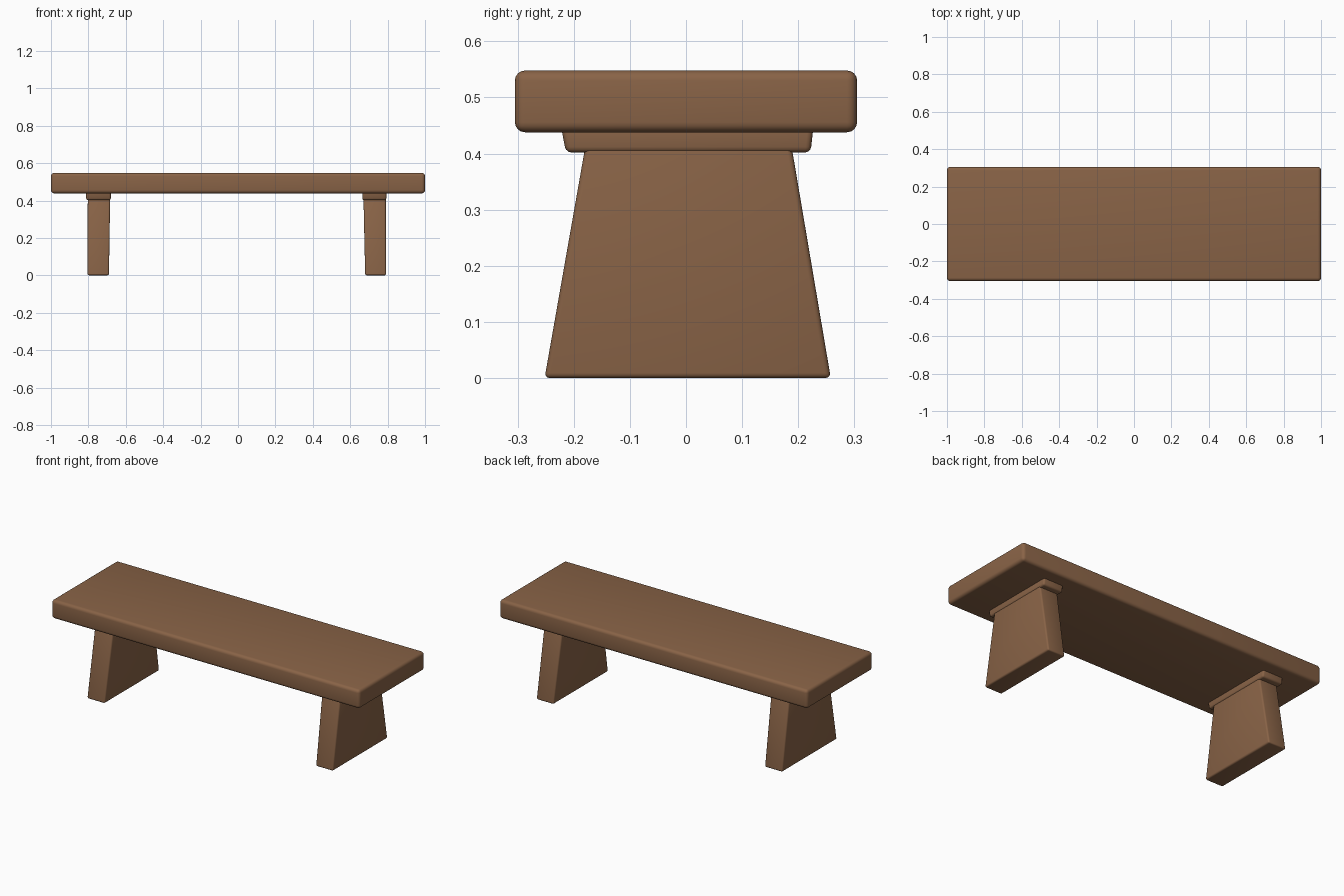
import bpy, bmesh

if "Cube" in bpy.data.objects:
    bpy.data.objects.remove(bpy.data.objects["Cube"])

wood = bpy.data.materials.new("brown wood")
wood.diffuse_color = (0.25, 0.125, 0.062, 1)
wood.use_nodes = True
wood.node_tree.nodes["Principled BSDF"].inputs["Base Color"].default_value = wood.diffuse_color


def tapered_block(name, bottom, top, bevel, segments=3):
    """Block between two rectangles, each given as (x0, x1, y0, y1, z)."""
    bm = bmesh.new()
    rings = []
    for x0, x1, y0, y1, z in (bottom, top):
        rings.append([bm.verts.new((x, y, z)) for x, y in
                      ((x0, y0), (x1, y0), (x1, y1), (x0, y1))])
    low, high = rings
    bm.faces.new(low[::-1])
    bm.faces.new(high)
    for i in range(4):
        j = (i + 1) % 4
        bm.faces.new((low[i], low[j], high[j], high[i]))
    mesh = bpy.data.meshes.new(name)
    bm.to_mesh(mesh)
    bm.free()
    mesh.materials.append(wood)
    obj = bpy.data.objects.new(name, mesh)
    bpy.context.collection.objects.link(obj)
    mod = obj.modifiers.new("soft edges", 'BEVEL')
    mod.width = bevel
    mod.segments = segments
    mod.limit_method = 'NONE'
    bpy.ops.object.select_all(action='DESELECT')
    obj.select_set(True)
    bpy.context.view_layer.objects.active = obj
    bpy.ops.object.modifier_apply(modifier=mod.name)
    bpy.ops.object.shade_smooth_by_angle(angle=0.7)
    return obj


# Seat plank
tapered_block("seat", (-1, 1, -0.305, 0.305, 0.438), (-1, 1, -0.305, 0.305, 0.548), 0.018, 4)

# Two slab legs flaring towards the floor, each with a collar under the seat
legs = {"left": ((-0.805, -0.69), (-0.803, -0.683), (-0.812, -0.68)),
        "right": ((0.68, 0.792), (0.67, 0.79), (0.665, 0.793))}
for side, (foot, head, collar) in legs.items():
    tapered_block(side + "_leg", (*foot, -0.252, 0.258, 0.0), (*head, -0.172, 0.181, 0.455), 0.009)
    tapered_block(side + "_collar", (*collar, -0.214, 0.222, 0.402),
                  (*collar, -0.224, 0.228, 0.455), 0.01)
